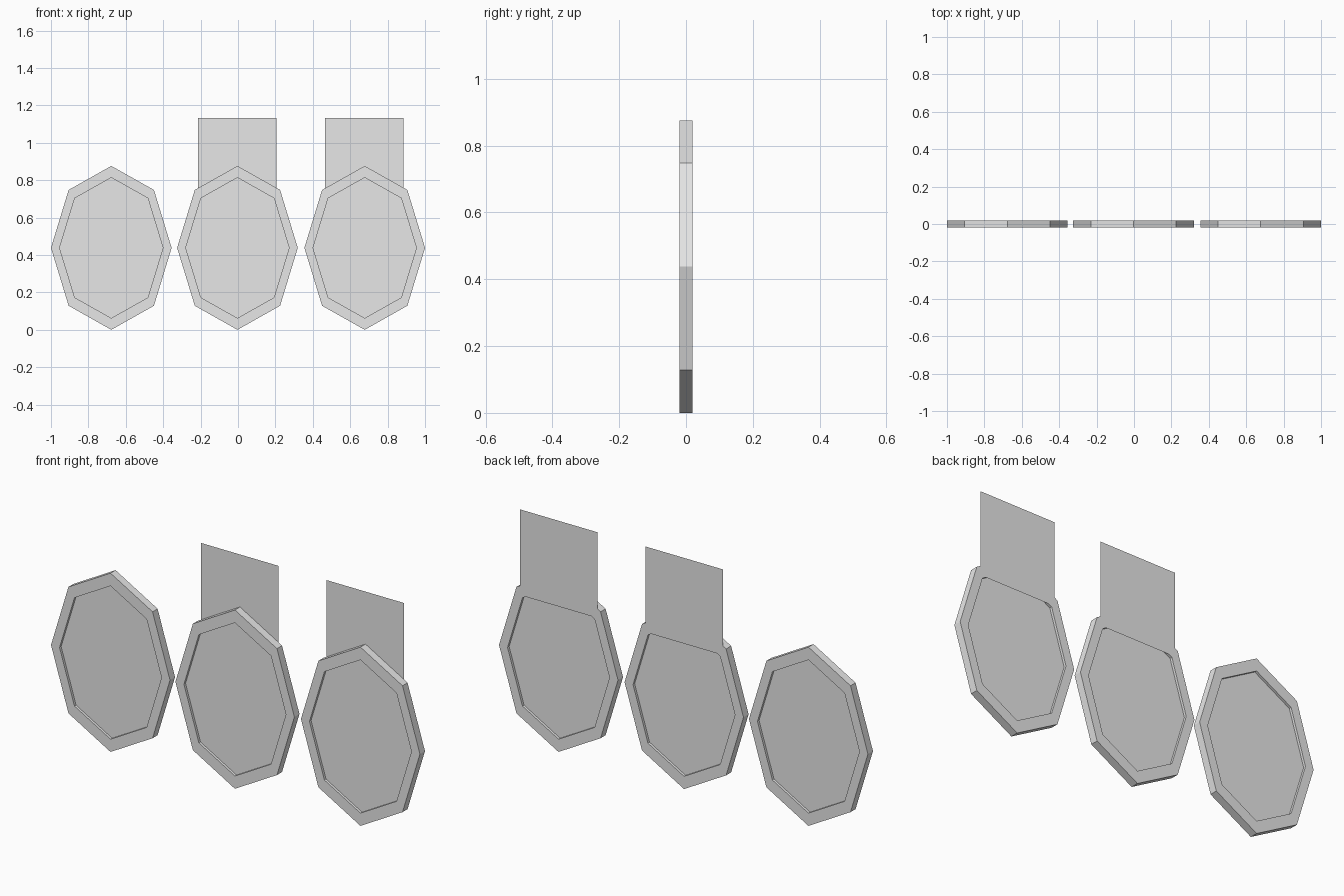
import bpy
import bmesh
from math import sin, cos, pi

cube = bpy.data.objects.get("Cube")
if cube:
    bpy.data.objects.remove(cube)

grey = bpy.data.materials.new("plain grey")
grey.use_nodes = True
colour = (0.8, 0.8, 0.8, 1)
grey.diffuse_color = colour
grey.node_tree.nodes["Principled BSDF"].inputs["Base Color"].default_value = colour

RX, RZ = 0.3225, 0.438    # medallion radii
HALF = 0.0195             # half thickness of the rim
INSET = 0.857             # inner panel size relative to the rim
PANEL = 0.007             # half thickness of the recessed panel
SQUARE = 0.42             # side of the backing sheet
SHEET_TOP = 1.133


def finish(bm, name, x):
    mesh = bpy.data.meshes.new(name)
    bm.to_mesh(mesh)
    bm.free()
    mesh.materials.append(grey)
    obj = bpy.data.objects.new(name, mesh)
    obj.location.x = x
    bpy.context.collection.objects.link(obj)


def medallion(name, x):
    """Stretched octagon with a stepped recess on both faces."""
    bm = bmesh.new()
    steps = [(INSET, -PANEL), (INSET, -HALF), (1, -HALF),
             (1, HALF), (INSET, HALF), (INSET, PANEL)]
    rings = [[bm.verts.new((RX * s * sin(i * pi / 4), y,
                            RZ + RZ * s * cos(i * pi / 4)))
              for i in range(8)] for s, y in steps]
    for a, b in zip(rings, rings[1:]):
        for i in range(8):
            j = (i + 1) % 8
            bm.faces.new((a[i], a[j], b[j], b[i]))
    bm.faces.new(rings[0])
    bm.faces.new(rings[-1])
    bmesh.ops.recalc_face_normals(bm, faces=bm.faces)
    finish(bm, name, x)


def backing_sheet(name, x):
    """Thin square sheet flush with the back of the rim."""
    bm = bmesh.new()
    h = SQUARE / 2
    corners = [(h, SHEET_TOP - SQUARE), (-h, SHEET_TOP - SQUARE),
               (-h, SHEET_TOP), (h, SHEET_TOP)]
    bm.faces.new([bm.verts.new((cx, HALF + 0.0003, cz)) for cx, cz in corners])
    finish(bm, name, x)


# Row of three medallions, two of them with a sheet behind
for side, x in (("right", -0.6775), ("middle", -0.003), ("left", 0.6775)):
    medallion(side + "_medallion", x)
    if side != "right":
        backing_sheet(side + "_backing_sheet", x - 0.002)
